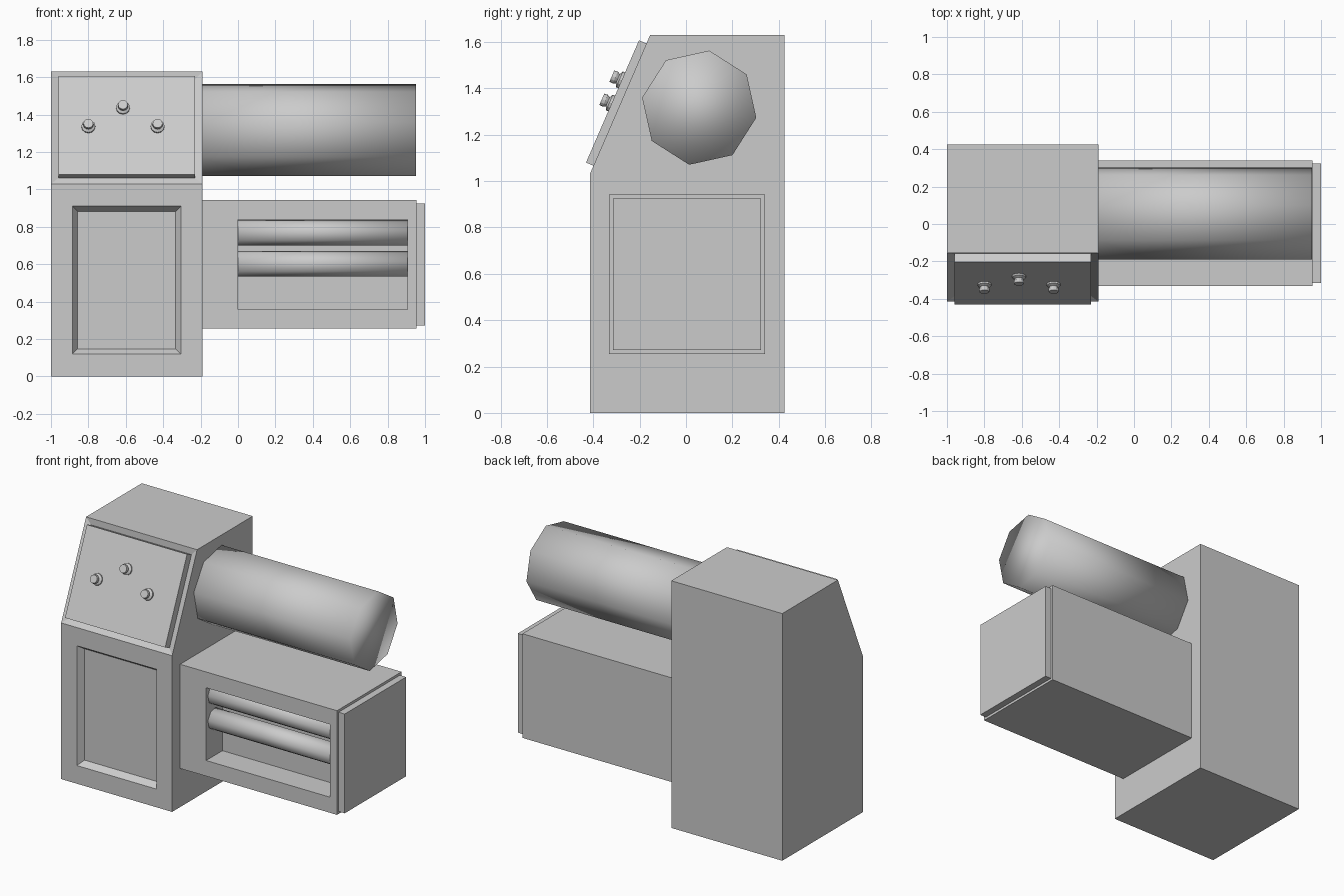
import bpy, bmesh, math
from mathutils import Vector, Matrix

if "Cube" in bpy.data.objects:
    bpy.data.objects.remove(bpy.data.objects["Cube"])


def make(name, bm, smooth=False):
    bmesh.ops.recalc_face_normals(bm, faces=bm.faces[:])
    for f in bm.faces:
        f.smooth = smooth
    me = bpy.data.meshes.new(name)
    bm.to_mesh(me)
    bm.free()
    ob = bpy.data.objects.new(name, me)
    bpy.context.collection.objects.link(ob)
    return ob


def prism(profile, x0, x1):
    """Extrude a (y, z) profile along x."""
    bm = bmesh.new()
    f = bm.faces.new([bm.verts.new((x0, y, z)) for y, z in profile])
    r = bmesh.ops.extrude_face_region(bm, geom=[f])
    verts = [v for v in r["geom"] if isinstance(v, bmesh.types.BMVert)]
    bmesh.ops.translate(bm, vec=(x1 - x0, 0, 0), verts=verts)
    bmesh.ops.recalc_face_normals(bm, faces=bm.faces[:])
    bm.normal_update()
    return bm


def rect(y0, y1, z0, z1):
    return [(y0, z0), (y1, z0), (y1, z1), (y0, z1)]


def facing(bm, direction):
    return max(bm.faces, key=lambda f: f.normal.dot(Vector(direction)))


def front_recess(bm, x0, x1, z0, z1, depth, taper=0.0):
    """Sink a rectangular pocket into the front face."""
    f = facing(bm, (0, -1, 0))
    bmesh.ops.inset_region(bm, faces=[f], thickness=0.03)
    c = f.calc_center_median()
    for v in f.verts:
        v.co.x = x0 if v.co.x < c.x else x1
        v.co.z = z0 if v.co.z < c.z else z1
    g = bmesh.ops.extrude_discrete_faces(bm, faces=[f])["faces"][0]
    c = g.calc_center_median()
    for v in g.verts:
        v.co.y += depth
        v.co.x += taper if v.co.x < c.x else -taper
        v.co.z += taper if v.co.z < c.z else -taper


def rod(name, x0, x1, y, z, r, start):
    """Eight-sided smooth roller along x."""
    prof = [(y + r * math.cos(math.radians(start + 45 * i)),
             z + r * math.sin(math.radians(start + 45 * i))) for i in range(8)]
    return make(name, prism(prof, x0, x1), smooth=True)


# Cabinet with sloped console and recessed door
bottom, top = Vector((0, -0.415, 1.03)), Vector((0, -0.155, 1.63))
up = (top - bottom).normalized()
normal = Vector((0, -up.z, up.y))
bm = prism([(-0.415, 0), (0.425, 0), (0.425, 1.63), top.yz, bottom.yz], -1, -0.19)
front_recess(bm, -0.885, -0.305, 0.12, 0.91, 0.04, taper=0.028)
slope = facing(bm, normal)
bmesh.ops.inset_region(bm, faces=[slope], thickness=0.056, depth=-0.015)
panel = bmesh.ops.extrude_discrete_faces(bm, faces=[slope])["faces"][0]
bmesh.ops.translate(bm, vec=normal * 0.05, verts=panel.verts[:])
make("cabinet", bm)

# Control knobs: turned flange, neck and cap
rings = [(0.037, 0), (0.037, 0.010), (0.022, 0.018), (0.028, 0.030), (0.026, 0.046)]
turn = Matrix((Vector((1, 0, 0)), up, normal)).transposed().to_4x4()
for i, (x, z) in enumerate([(-0.8, 1.335), (-0.615, 1.435), (-0.43, 1.335)]):
    bm = bmesh.new()
    loops = [[bm.verts.new((r * math.cos(a * math.pi / 6), r * math.sin(a * math.pi / 6), h))
              for a in range(12)] for r, h in rings]
    for lo, hi in zip(loops, loops[1:]):
        for a in range(12):
            b = (a + 1) % 12
            bm.faces.new((lo[a], lo[b], hi[b], hi[a]))
    bm.faces.new(loops[0][::-1])
    bm.faces.new(loops[-1])
    on_slope = bottom + up * ((z - bottom.z) / up.z) + normal * 0.035
    # slide along the slope so the knob sits at the wanted height
    on_slope -= up * (normal.z * 0.035 / up.z)
    bm.transform(Matrix.Translation((x, on_slope.y, on_slope.z)) @ turn)
    make(f"knob_{i + 1}", bm)

# Main drum
rod("drum", -0.19, 0.952, 0.057, 1.317, 0.25, 80)

# Lower housing with window and raised end plate
bm = prism(rect(-0.332, 0.34, 0.255, 0.942), -0.19, 0.955)
front_recess(bm, 0.0, 0.905, 0.358, 0.838, 0.17)
end = facing(bm, (1, 0, 0))
bmesh.ops.inset_region(bm, faces=[end], thickness=0.023)
plate = bmesh.ops.extrude_discrete_faces(bm, faces=[end])["faces"][0]
bmesh.ops.translate(bm, vec=(0.045, 0, 0), verts=plate.verts[:])
make("lower_housing", bm)

# Feed rollers inside the window
for name, z in (("upper_roller", 0.768), ("lower_roller", 0.602)):
    rod(name, 0.0, 0.905, -0.245, z, 0.07, 80)
